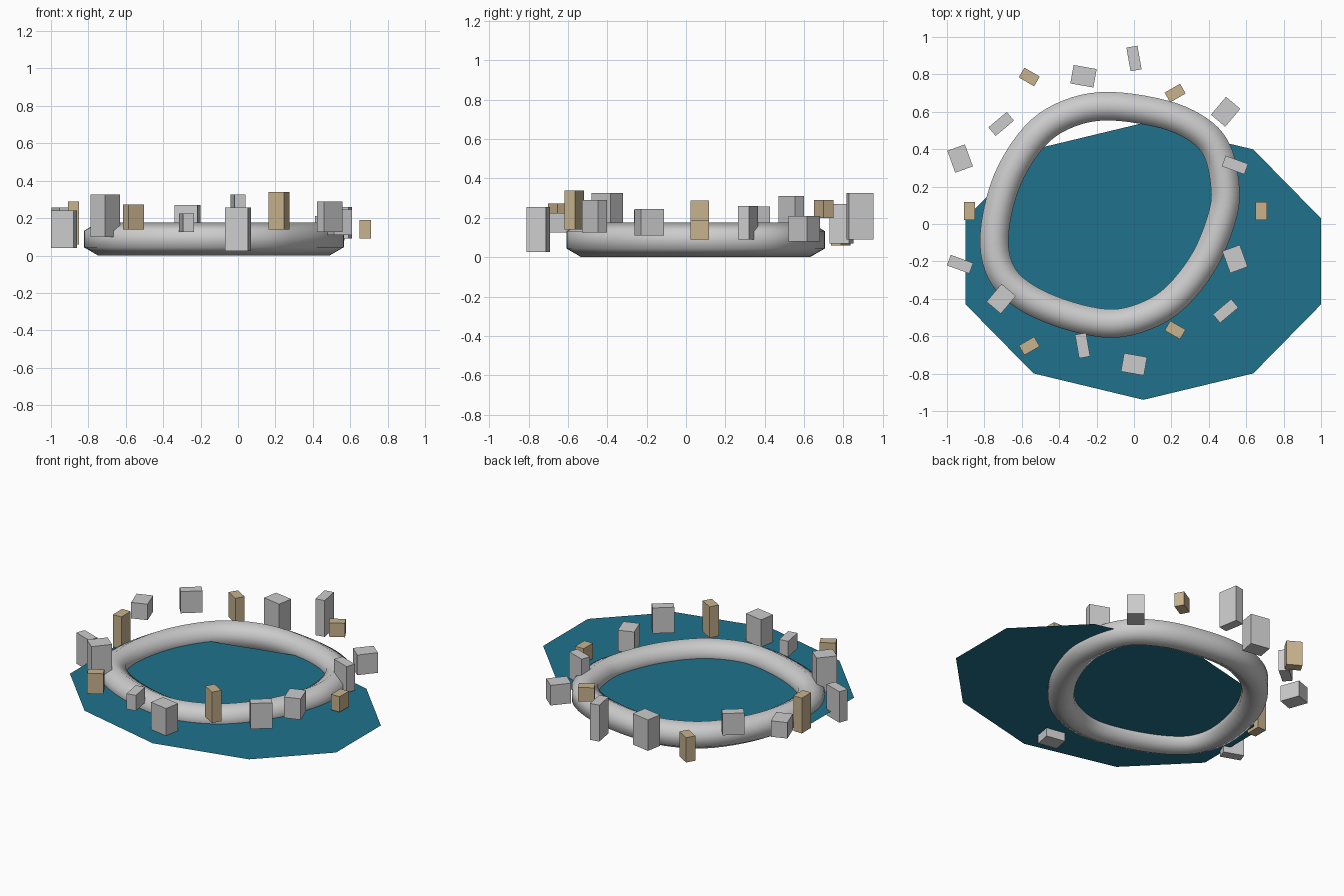
import bpy, bmesh, math
from mathutils import Vector, Matrix

if "Cube" in bpy.data.objects:
    bpy.data.objects.remove(bpy.data.objects["Cube"])


def material(name, color):
    m = bpy.data.materials.new(name)
    m.diffuse_color = (*color, 1)
    m.use_nodes = True
    m.node_tree.nodes["Principled BSDF"].inputs["Base Color"].default_value = m.diffuse_color
    return m


def add_object(name, bm, mat=None, smooth=False):
    bmesh.ops.recalc_face_normals(bm, faces=bm.faces)
    for f in bm.faces:
        f.smooth = smooth
    me = bpy.data.meshes.new(name)
    bm.to_mesh(me)
    bm.free()
    if mat:
        me.materials.append(mat)
    ob = bpy.data.objects.new(name, me)
    bpy.context.collection.objects.link(ob)
    return ob


water_mat = material("water_blue", (0.014, 0.17, 0.27))
tan_mat = material("sandstone", (0.58, 0.45, 0.27))

# Water surface: flat ten-sided sheet
bm = bmesh.new()
ring = [bm.verts.new((0.05 + math.cos(math.radians(90 + 36 * i)),
                      -0.2 + 0.74 * math.sin(math.radians(90 + 36 * i)), 0.08))
        for i in range(10)]
bm.faces.new(ring)
if bm.faces:
    bm.normal_update()
add_object("water_surface", bm, water_mat)

# Rim: hexagonal tube swept along an irregular closed path
path = [(-0.13, 0.63), (-0.35, 0.59), (-0.53, 0.47), (-0.68, 0.23), (-0.747, -0.06),
        (-0.71, -0.26), (-0.58, -0.39), (-0.35, -0.49), (-0.11, -0.532), (0.09, -0.48),
        (0.24, -0.375), (0.385, -0.18), (0.477, 0.06), (0.485, 0.22),
        (0.445, 0.39), (0.35, 0.50), (0.165, 0.585)]


def spline(pts, steps):
    out, n = [], len(pts)
    for i in range(n):
        a, b, c, d = (Vector(pts[(i + k) % n]) for k in (-1, 0, 1, 2))
        for s in range(steps):
            t = s / steps
            out.append(0.5 * (2 * b + (c - a) * t + (2 * a - 5 * b + 4 * c - d) * t * t
                              + (3 * b - a - 3 * c + d) * t ** 3))
    return out


centre = spline(path, 5)
R, n = 0.088, len(centre)
bm = bmesh.new()
loops = []
for i, p in enumerate(centre):
    tangent = (centre[(i + 1) % n] - centre[i - 1]).normalized()
    side = Vector((tangent.y, -tangent.x))
    loop = []
    for k in range(6):
        a = math.radians(90 + 60 * k)
        q = p + side * R * math.cos(a)
        loop.append(bm.verts.new((q.x, q.y, R + R * math.sin(a))))
    loops.append(loop)
for i in range(n):
    a, b = loops[i], loops[(i + 1) % n]
    for k in range(6):
        j = (k + 1) % 6
        bm.faces.new((a[k], a[j], b[j], b[k]))
add_object("pond_rim", bm, smooth=True)

# Ring of blocks: x, y, bottom, top, turn; grouped by footprint
slabs = [(0.00, 0.885, 0.09, 0.325, 100), (-0.275, -0.65, 0.125, 0.225, 100),
         (-0.71, 0.535, 0.17, 0.31, 40), (-0.93, -0.215, 0.04, 0.24, -20),
         (0.54, 0.315, 0.09, 0.26, -20), (0.49, -0.465, 0.125, 0.29, 40)]
blocks = [(0.00, -0.75, 0.025, 0.256, -10), (-0.27, 0.79, 0.07, 0.27, -10),
          (-0.71, -0.40, 0.10, 0.325, 50), (-0.93, 0.35, 0.155, 0.258, 110),
          (0.54, -0.187, 0.11, 0.245, 110), (0.49, 0.60, 0.08, 0.21, 50)]
tan_stones = [(-0.56, 0.786, 0.06, 0.22, -30), (-0.56, -0.652, 0.14, 0.272, 30),
              (-0.88, 0.07, 0.06, 0.288, 90), (0.68, 0.07, 0.09, 0.19, 90),
              (0.22, 0.70, 0.20, 0.29, 30), (0.22, -0.567, 0.14, 0.34, -30)]
for name, group, size, mat in (("slab_stone", slabs, (0.128, 0.06), None),
                               ("block_stone", blocks, (0.125, 0.10), None),
                               ("tan_stone", tan_stones, (0.095, 0.06), tan_mat)):
    for x, y, z0, z1, turn in group:
        bm = bmesh.new()
        bmesh.ops.create_cube(bm, size=1, matrix=Matrix.Translation((x, y, (z0 + z1) / 2))
                              @ Matrix.Rotation(math.radians(turn), 4, 'Z')
                              @ Matrix.Diagonal((*size, z1 - z0, 1)))
        add_object(name, bm, mat)
